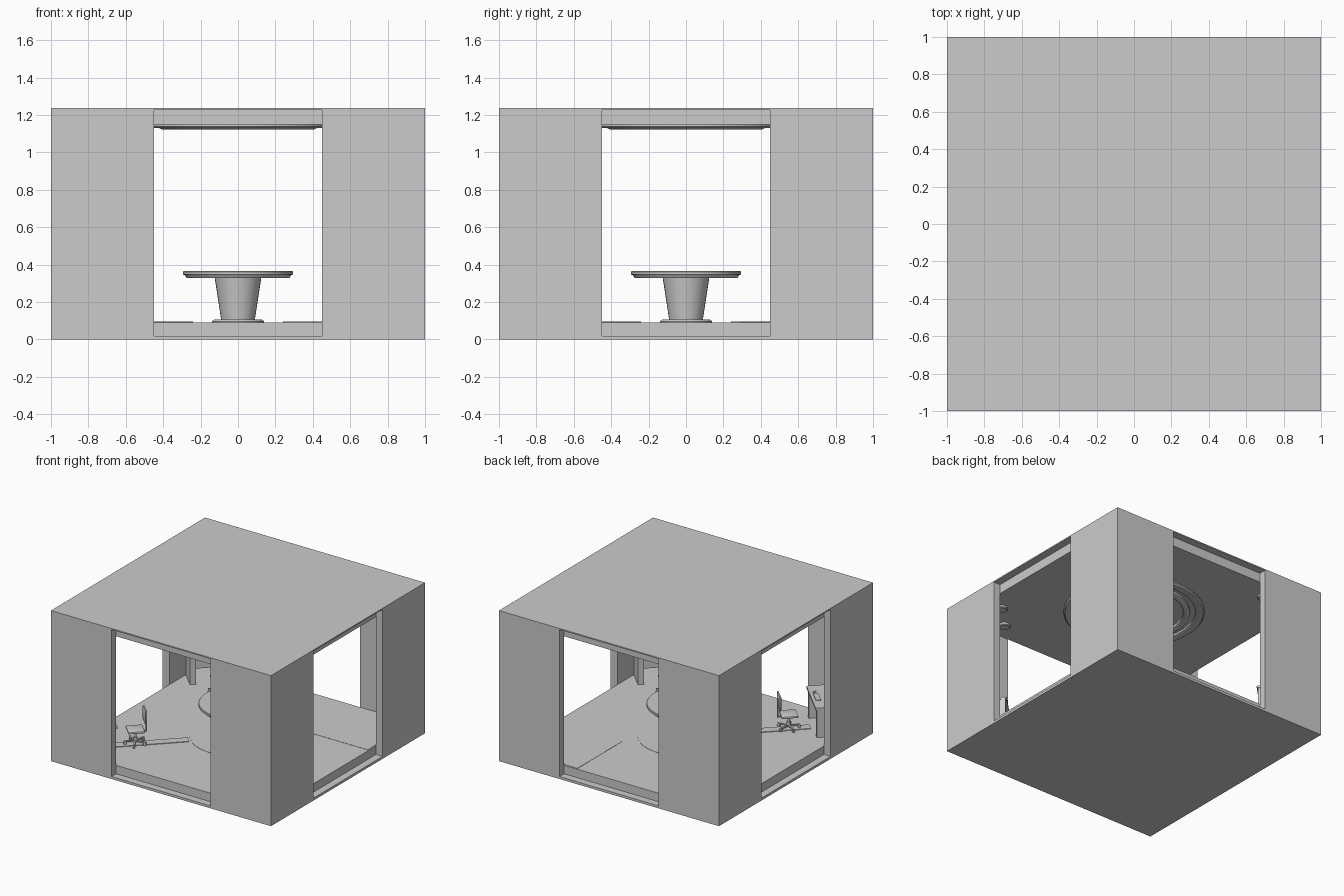
import bpy, bmesh
from math import radians, pi, cos, sin
from mathutils import Matrix, Vector

if "Cube" in bpy.data.objects:
    bpy.data.objects.remove(bpy.data.objects["Cube"])


def finish(name, bm, M=Matrix(), smooth=False):
    bmesh.ops.recalc_face_normals(bm, faces=bm.faces)
    bm.transform(M)
    me = bpy.data.meshes.new(name)
    bm.to_mesh(me)
    bm.free()
    ob = bpy.data.objects.new(name, me)
    bpy.context.collection.objects.link(ob)
    if smooth:
        bpy.ops.object.select_all(action='DESELECT')
        ob.select_set(True)
        bpy.context.view_layer.objects.active = ob
        bpy.ops.object.shade_smooth_by_angle(angle=radians(35))
    return ob


def box(name, lo, hi, M=Matrix(), bevel=0.0):
    lo, hi = Vector(lo), Vector(hi)
    bm = bmesh.new()
    bmesh.ops.create_cube(bm, size=1)
    bmesh.ops.scale(bm, vec=hi - lo, verts=bm.verts)
    bmesh.ops.translate(bm, vec=(lo + hi) / 2, verts=bm.verts)
    if bevel:
        bmesh.ops.bevel(bm, geom=bm.edges[:], offset=bevel, segments=2, profile=0.5, affect='EDGES')
    return finish(name, bm, M, bevel > 0)


def lathe(name, profile, M=Matrix(), seg=48, closed=False):
    """Revolve (radius, z) points about z; ends are capped unless closed into a ring."""
    bm = bmesh.new()
    rings = [[bm.verts.new((r * cos(2 * pi * i / seg), r * sin(2 * pi * i / seg), z))
              for i in range(seg)] for r, z in profile]
    pairs = list(zip(rings, rings[1:])) + ([(rings[-1], rings[0])] if closed else [])
    for a, b in pairs:
        for i in range(seg):
            j = (i + 1) % seg
            bm.faces.new((a[i], a[j], b[j], b[i]))
    if not closed:
        bm.faces.new(rings[0])
        bm.faces.new(rings[-1])
    return finish(name, bm, M, True)


def prism(name, pts, z0, z1):
    bm = bmesh.new()
    f = bm.faces.new([bm.verts.new((x, y, z0)) for x, y in pts])
    new = bmesh.ops.extrude_face_region(bm, geom=[f])['geom']
    bmesh.ops.translate(bm, vec=(0, 0, z1 - z0), verts=[v for v in new if isinstance(v, bmesh.types.BMVert)])
    return finish(name, bm)


T = Matrix.Translation
IN, OPEN, FLOOR, CEIL = 0.94, 0.45, 0.09, 1.15

# Outer shell: a box hollowed by a plan shape of room plus four openings
shell = box("room_shell", (-1, -1, 0), (1, 1, 1.237))
arm = [(IN, -IN), (IN, -OPEN), (1.1, -OPEN), (1.1, OPEN), (IN, OPEN)]
plan = []
for k in range(4):
    R = Matrix.Rotation(k * pi / 2, 2)
    plan += [tuple(R @ Vector(p)) for p in arm]
cutter = prism("opening_cutter", plan, 0.02, 1.227)
cutter.hide_render = True
mod = shell.modifiers.new("openings", 'BOOLEAN')
mod.object, mod.operation, mod.solver = cutter, 'DIFFERENCE', 'EXACT'
bpy.context.view_layer.objects.active = shell
bpy.ops.object.modifier_apply(modifier=mod.name)
bpy.data.objects.remove(cutter)

# Inner floor and ceiling slabs
box("floor_slab", (-IN, -IN, 0.02), (IN, IN, FLOOR))
box("ceiling_slab", (-IN, -IN, CEIL), (IN, IN, 1.227))

# Ceiling rings
lathe("outer_ceiling_ring", [(0.46, CEIL), (0.46, 1.135), (0.47, 1.13), (0.52, 1.13), (0.53, 1.14), (0.53, CEIL)],
      seg=64, closed=True)
lathe("inner_ceiling_ring", [(0.37, CEIL), (0.37, 1.13), (0.38, 1.124), (0.41, 1.124), (0.42, 1.13), (0.42, CEIL)],
      seg=64, closed=True)

# Floor coverings
lathe("round_rug", [(0.36, FLOOR), (0.36, FLOOR + 0.002)])
box("corner_carpet", (0.335, 0.355, FLOOR), (0.93, 0.93, FLOOR + 0.002))

# Round table
lathe("table_base", [(0.14, FLOOR), (0.14, 0.097), (0.125, 0.108), (0.09, 0.108)])
lathe("table_pedestal", [(0.09, 0.105), (0.125, 0.332)], seg=32)
lathe("table_underside", [(0.275, 0.33), (0.285, 0.345)])
lathe("table_top", [(0.29, 0.345), (0.295, 0.348), (0.295, 0.362), (0.291, 0.366)])


def desk(M):
    """Local x points from the room centre out to the corner."""
    box("desk_top", (0.945, -0.2, 0.318), (1.125, 0.2, 0.335), M)
    for s in (-1, 1):
        v = sorted((s * 0.15, s * 0.195))
        box("desk_leg", (0.955, v[0], FLOOR), (1.12, v[1], 0.318), M)
        # Ceiling light above the desk
        lathe("ceiling_light", [(0.045, CEIL), (0.045, 1.135), (0.038, 1.13)], M @ T((0.99, s * 0.13, 0)), 24)
    box("desk_back_panel", (1.1, -0.15, 0.15), (1.11, 0.15, 0.318), M)
    # Computer
    box("monitor_screen", (1.075, -0.1, 0.365), (1.087, 0.1, 0.48), M, 0.003)
    box("monitor_neck", (1.085, -0.012, 0.338), (1.095, 0.012, 0.42), M)
    box("monitor_foot", (1.06, -0.04, 0.335), (1.11, 0.04, 0.34), M)
    box("keyboard", (0.97, -0.07, 0.335), (1.01, 0.05, 0.341), M)
    box("mouse", (0.975, 0.075, 0.335), (1.0, 0.09, 0.343), M, 0.003)


def chair(M):
    """Chair at the local origin, facing +x."""
    box("chair_seat", (-0.062, -0.065, 0.2), (0.065, 0.065, 0.217), M, 0.006)
    box("chair_back", (-0.078, -0.06, 0.262), (-0.064, 0.06, 0.38), M, 0.006)
    box("chair_back_support", (-0.086, -0.01, 0.19), (-0.077, 0.01, 0.34), M)
    box("chair_seat_bracket", (-0.086, -0.01, 0.19), (0.03, 0.01, 0.2), M)
    lathe("chair_column", [(0.014, 0.115), (0.014, 0.15), (0.009, 0.15), (0.009, 0.195)], M, 16)
    for k in range(5):
        L = M @ Matrix.Rotation(k * 2 * pi / 5, 4, 'Z')
        box("chair_foot", (0.005, -0.007, 0.112), (0.088, 0.007, 0.122), L)
        wheel = L @ T((0.08, 0, 0.102)) @ Matrix.Rotation(pi / 2, 4, 'X')
        lathe("chair_caster", [(0.011, -0.008), (0.011, 0.008)], wheel, 12)


# Three corner workplaces, each on the room's diagonal
for ang in (135, 225, 315):
    M = Matrix.Rotation(radians(ang), 4, 'Z')
    box("floor_strip", (0.375, -0.035, FLOOR), (0.94, 0.035, FLOOR + 0.005), M)
    desk(M)
    chair(M @ T((0.775, 0, 0)))
